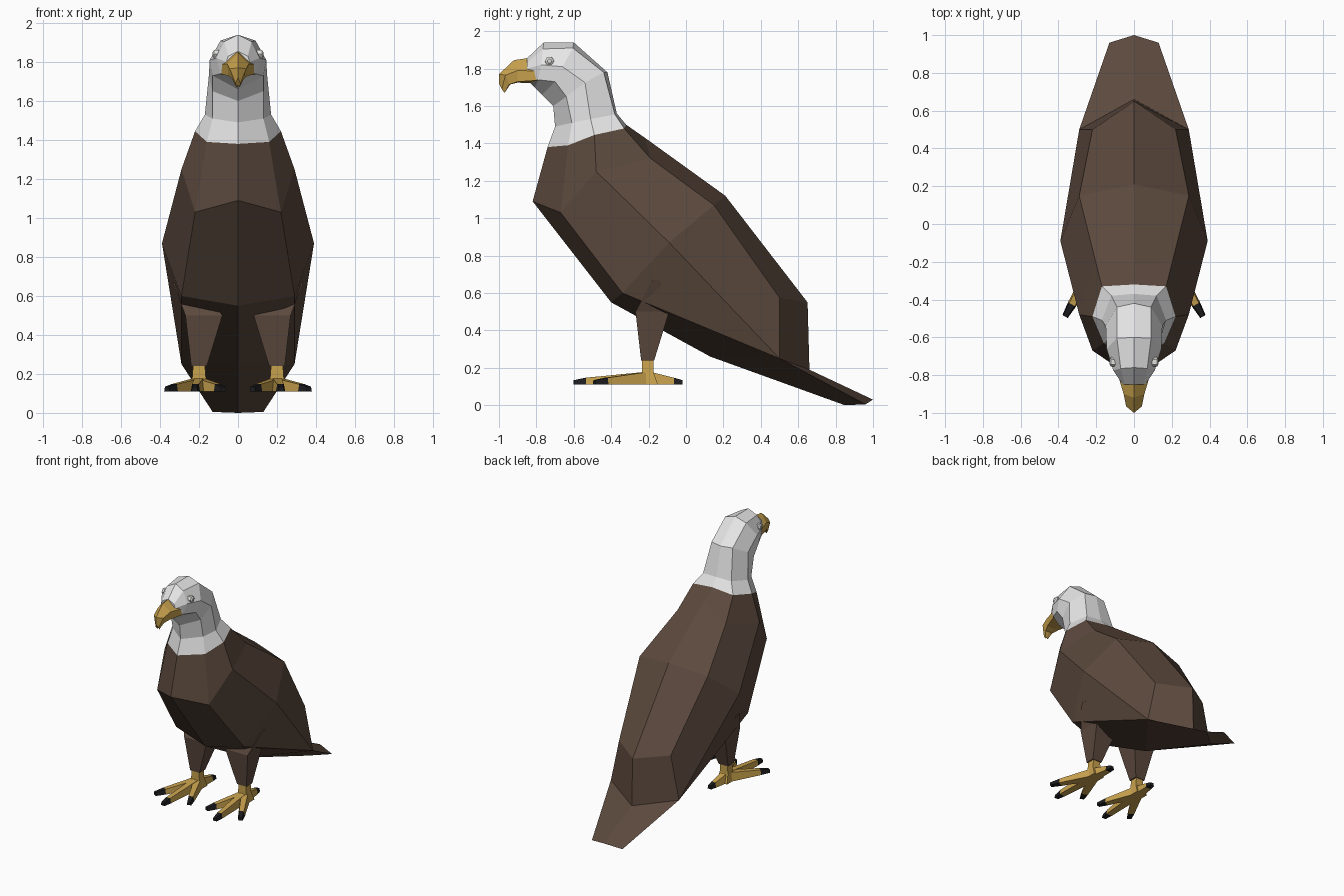
import bpy, bmesh, math
from mathutils import Vector

if "Cube" in bpy.data.objects:
    bpy.data.objects.remove(bpy.data.objects["Cube"])


def mat(name, r, g, b):
    m = bpy.data.materials.new(name)
    m.diffuse_color = (r, g, b, 1)
    m.use_nodes = True
    m.node_tree.nodes["Principled BSDF"].inputs["Base Color"].default_value = m.diffuse_color
    return m


BROWN = mat("brown feathers", 0.105, 0.066, 0.047)
WHITE = mat("white feathers", 0.78, 0.78, 0.78)
YELLOW = mat("yellow beak", 0.58, 0.36, 0.075)
BLACK = mat("black claw", 0.012, 0.012, 0.014)
EYE = mat("pale eye", 0.75, 0.75, 0.72)


def loft(name, rings, mats, seg_mats=None, cap_start=True, cap_end=True):
    """Skin closed rings of points; coincident points are shared."""
    bm = bmesh.new()
    seen = {}

    def vert(p):
        key = tuple(round(c, 4) for c in p)
        if key not in seen:
            seen[key] = bm.verts.new(key)
        return seen[key]

    def face(points, idx):
        vs = list(dict.fromkeys(vert(p) for p in points))
        if len(vs) > 2 and bm.faces.get(vs) is None:
            bm.faces.new(vs).material_index = idx

    n = len(rings[0])
    for s in range(len(rings) - 1):
        a, b = rings[s], rings[s + 1]
        for i in range(n):
            j = (i + 1) % n
            face([a[i], a[j], b[j], b[i]], seg_mats[s] if seg_mats else 0)
    if cap_start:
        face(rings[0], seg_mats[0] if seg_mats else 0)
    if cap_end:
        face(rings[-1], seg_mats[-1] if seg_mats else 0)
    bmesh.ops.recalc_face_normals(bm, faces=bm.faces[:])
    me = bpy.data.meshes.new(name)
    bm.to_mesh(me)
    bm.free()
    for m in mats:
        me.materials.append(m)
    ob = bpy.data.objects.new(name, me)
    bpy.context.collection.objects.link(ob)
    return ob


def mirror(half):
    """Half ring, first and last points on x = 0, to a full ring."""
    return half + [(-x, y, z) for x, y, z in half[-2:0:-1]]


# Half rings run back/top centre, upper, side, lower, front/bottom centre
collar = [(0, -.32, 1.5), (.17, -.33, 1.48), (.22, -.49, 1.445), (.16, -.63, 1.39), (0, -.74, 1.38)]
tail_root = (.29, .5, .25)
tail_tip = (.13, .96, .005)
belly = (0, .13, .26)

# Body and tail
body = [
    collar,
    [(0, -.22, 1.43), (.205, -.19, 1.32), (.29, -.48, 1.25), (.22, -.67, 1.03), (0, -.82, 1.09)],
    [(0, .21, 1.12), (.29, .15, 1.07), (.39, -.09, .87), (.29, -.34, .6), (0, -.4, .55)],
    [(0, .65, .55), (.22, .5, .575), tail_root, tail_root, belly],
    [(0, .66, .19), tail_root, tail_root, tail_root, belly],
    [(0, 1.0, .03), tail_tip, tail_tip, tail_tip, (0, .85, 0)],
]
loft("body", [mirror(r) for r in body], [BROWN])

# Neck and head
head = [
    collar,
    [(0, -.37, 1.56), (.12, -.38, 1.555), (.17, -.51, 1.53), (.13, -.61, 1.51), (0, -.70, 1.49)],
    [(0, -.42, 1.78), (.09, -.44, 1.78), (.15, -.54, 1.725), (.13, -.64, 1.65), (0, -.71, 1.6)],
    [(0, -.6, 1.94), (.09, -.605, 1.91), (.145, -.66, 1.81), (.13, -.7, 1.73), (0, -.77, 1.66)],
    [(0, -.76, 1.94), (.07, -.765, 1.905), (.11, -.775, 1.82), (.09, -.79, 1.74), (0, -.81, 1.7)],
    [(0, -.85, 1.855), (.05, -.85, 1.83), (.06, -.85, 1.8), (.05, -.85, 1.75), (0, -.85, 1.74)],
]
loft("head", [mirror(r) for r in head], [WHITE], cap_start=False)

# Hooked beak
beak = [
    [(0, -.82, 1.86), (.1, -.75, 1.785), (.1, -.75, 1.74), (0, -.8, 1.72)],
    [(0, -.92, 1.845), (.055, -.9, 1.79), (.05, -.9, 1.73), (0, -.9, 1.725)],
    [(0, -1.0, 1.77), (.042, -.965, 1.765), (.03, -.945, 1.715), (0, -.94, 1.715)],
    [(0, -1.0, 1.72), (.012, -.985, 1.69), (.008, -.97, 1.67), (0, -.965, 1.68)],
]
loft("beak", [mirror(r) for r in beak], [YELLOW])


def rect(x0, x1, y0, y1, z):
    return [(x0, y0, z), (x1, y0, z), (x1, y1, z), (x0, y1, z)]


for side, s in (("right", 1), ("left", -1)):
    flip = lambda rings: [[(s * x, y, z) for x, y, z in r] for r in rings]

    # Eye: small six-sided stud
    eye = [[(x, -.73 + r * math.cos(k * math.pi / 3), 1.84 + r * math.sin(k * math.pi / 3))
            for k in range(6)] for x, r in ((.09, .025), (.122, .025), (.13, .012))]
    loft(side + "_eye", flip(eye), [EYE])

    # Feathered thigh
    thigh = [rect(.16, .24, -.24, -.17, .24), rect(.08, .27, -.27, -.09, .5),
             rect(.2, .335, -.18, -.14, .67)]
    loft(side + "_thigh", flip(thigh), [BROWN])

    # Shank
    shank = [rect(.155, .245, -.25, -.15, .11), rect(.165, .235, -.235, -.175, .18),
             rect(.17, .23, -.235, -.175, .25)]
    loft(side + "_shank", flip(shank), [YELLOW])

    # Toes with dark claws
    root = Vector((.2, -.2, 0))
    for name, tx, ty, claw in (("outer", .365, -.49, .78), ("middle", .222, -.6, .84),
                               ("inner", .075, -.49, .78), ("back", .185, -.02, .75)):
        d = Vector((tx, ty, 0)) - root
        n = Vector((-d.y, d.x, 0)).normalized()
        rings = []
        for t, w, h in ((0, .035, .07), (claw, .024, .037), (1, .016, .024)):
            p = root + d * t
            rings.append([tuple(p + n * a + Vector((0, 0, b)))
                          for a, b in ((-w, .11), (w, .11), (w * .7, .11 + h), (-w * .7, .11 + h))])
        loft(side + "_" + name + "_toe", flip(rings), [YELLOW, BLACK], [0, 1])
